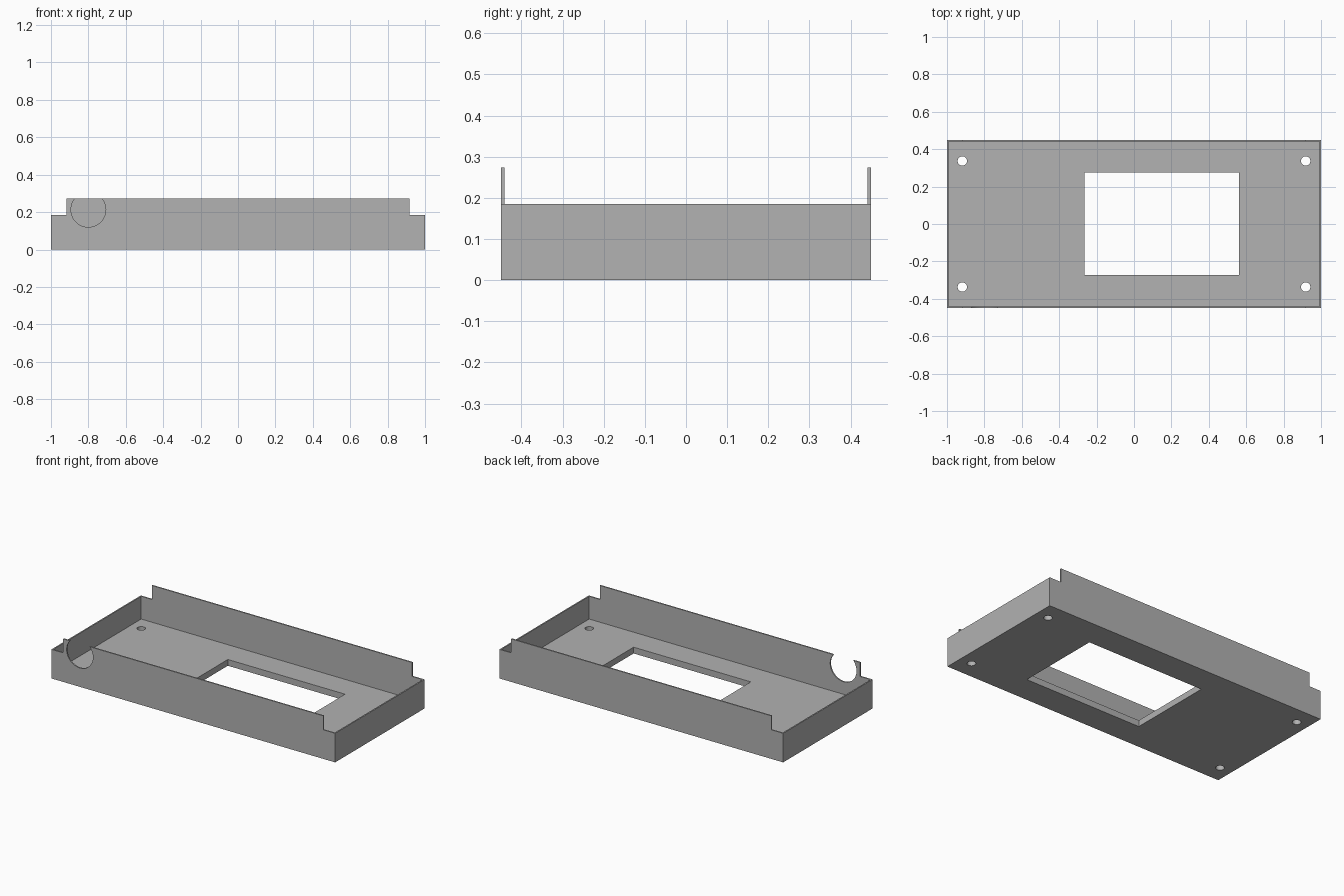
import bpy
from math import radians

cube = bpy.data.objects.get("Cube")
if cube:
    bpy.data.objects.remove(cube, do_unlink=True)

# Overall dimensions
HALF_X, HALF_Y = 1.0, 0.45
SIDE_H, TALL_H = 0.185, 0.274
WALL, FLOOR = 0.0085, 0.04
TAB_X = 0.917

grey = bpy.data.materials.new("plain grey")
grey.use_nodes = True
colour = (0.445, 0.445, 0.445, 1)
grey.diffuse_color = colour
grey.node_tree.nodes["Principled BSDF"].inputs["Base Color"].default_value = colour


def box(name, x0, x1, y0, y1, z0, z1):
    bpy.ops.mesh.primitive_cube_add(
        size=1, location=((x0 + x1) / 2, (y0 + y1) / 2, (z0 + z1) / 2))
    ob = bpy.context.object
    ob.name = name
    ob.scale = (x1 - x0, y1 - y0, z1 - z0)
    bpy.ops.object.transform_apply(location=False, rotation=False, scale=True)
    return ob


def cylinder(name, radius, depth, location, tilt=0.0):
    bpy.ops.mesh.primitive_cylinder_add(
        vertices=48, radius=radius, depth=depth, location=location,
        rotation=(tilt, 0, 0))
    bpy.context.object.name = name
    return bpy.context.object


def cut(target, cutter):
    cutter.hide_render = True
    mod = target.modifiers.new("cut", 'BOOLEAN')
    mod.operation = 'DIFFERENCE'
    mod.solver = 'EXACT'
    mod.object = cutter
    bpy.ops.object.select_all(action='DESELECT')
    bpy.context.view_layer.objects.active = target
    target.select_set(True)
    bpy.ops.object.modifier_apply(modifier=mod.name)
    bpy.data.objects.remove(cutter, do_unlink=True)


# Open tray: solid block with its inside hollowed out
tray = box("enclosure_tray", -HALF_X, HALF_X, -HALF_Y, HALF_Y, 0, TALL_H)
cut(tray, box("cavity_cutter", -HALF_X + WALL, HALF_X - WALL,
              -HALF_Y + WALL, HALF_Y - WALL, FLOOR, 1))

# Lowered end walls, leaving raised front and back panels
for side in (-1, 1):
    near, far = sorted((side * TAB_X, side * 1.2))
    cut(tray, box("end_step_cutter", near, far, -1, 1, SIDE_H, 1))

# Rectangular window in the floor
cut(tray, box("window_cutter", -0.265, 0.561, -0.274, 0.276, -0.5, 0.1))

# Corner screw holes
for x in (-0.918, 0.918):
    for y in (-0.337, 0.337):
        cut(tray, cylinder("screw_hole_cutter", 0.025, 0.3, (x, y, 0)))

# Round cable opening that breaks the top edge of the front wall
cut(tray, cylinder("cable_hole_cutter", 0.093, 0.2,
                   (-0.8, -HALF_Y, 0.213), radians(90)))

tray.data.materials.clear()
tray.data.materials.append(grey)
bpy.ops.object.shade_smooth_by_angle(angle=radians(30))
